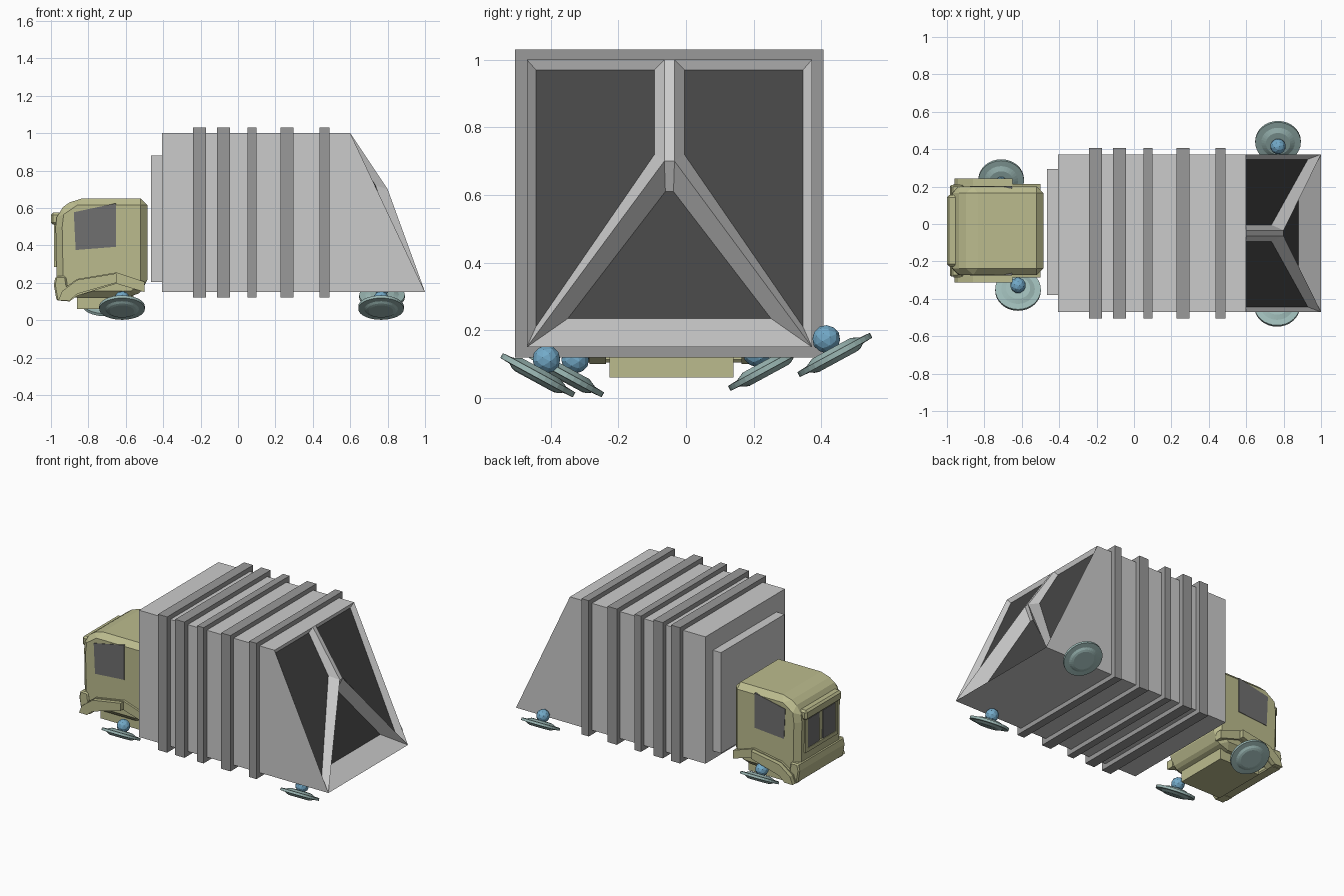
import bpy, bmesh, math
from mathutils import Vector, Matrix

if "Cube" in bpy.data.objects:
    bpy.data.objects.remove(bpy.data.objects["Cube"])


def mat(name, r, g, b):
    m = bpy.data.materials.new(name)
    m.diffuse_color = (r, g, b, 1)
    m.use_nodes = True
    m.node_tree.nodes["Principled BSDF"].inputs["Base Color"].default_value = m.diffuse_color
    return m


BAND = mat("band_grey", 0.32, 0.32, 0.32)
DARK = mat("dark_panel", 0.06, 0.06, 0.06)
OLIVE = mat("olive", 0.5, 0.5, 0.27)
TEAL = mat("teal", 0.33, 0.48, 0.46)
BLUE = mat("blue", 0.17, 0.4, 0.58)
GLASS = mat("glass", 0.16, 0.16, 0.16)


def make(name, verts, faces, *mats, dark=()):
    me = bpy.data.meshes.new(name)
    me.from_pydata(verts, [], faces)
    for m in mats:
        me.materials.append(m)
    for i in dark:
        me.polygons[i].material_index = 1
    bm = bmesh.new()
    bm.from_mesh(me)
    bmesh.ops.recalc_face_normals(bm, faces=bm.faces)
    bm.to_mesh(me)
    bm.free()
    ob = bpy.data.objects.new(name, me)
    bpy.context.collection.objects.link(ob)
    return ob


def prism(name, prof, y0, y1, *mats):
    """Extrude an xz profile from y0 to y1."""
    n = len(prof)
    v = [(x, y, z) for y in (y0, y1) for x, z in prof]
    f = [tuple(range(n)), tuple(range(n, 2 * n))]
    f += [(i, (i + 1) % n, n + (i + 1) % n, n + i) for i in range(n)]
    return make(name, v, f, *mats)


def box(name, x0, x1, y0, y1, z0, z1, *mats):
    return prism(name, [(x0, z0), (x1, z0), (x1, z1), (x0, z1)], y0, y1, *mats)


def bevel(ob, width, seg=1):
    b = ob.modifiers.new("bevel", 'BEVEL')
    b.width, b.segments, b.limit_method = width, seg, 'ANGLE'


# Cargo body with a sloped, Y-framed rear and recessed dark panels
YC, H = -0.049, 0.4215
half = dict(A=(-.405, H, .15), B=(-.405, H, 1), C=(.6, H, 1), D=(1, H, .15),
            E=(.6, .015, 1), F=(.8, .015, .7),
            P=(.59, .395, .97), Q=(.59, .044, .97), R=(.735, .044, .72), S=(.93, .395, .21),
            T=(.76, .012, .61), U=(.88, .3, .235))
idx, verts = {}, []
for k, (x, y, z) in half.items():
    for s, key in ((-1, k), (1, k.lower())):
        idx[key] = len(verts)
        verts.append((x, YC + s * y, z))
faces = ["ABCD", "CEQP", "EFRQ", "FDSR", "DCPS", "FDUT", "PQRS"]
faces += [f.lower() for f in faces]
faces += ["AadD", "ABba", "BbceEC", "EefF", "FftT", "DduU", "TtuU"]
grey = mat("body_grey", 0.72, 0.72, 0.72)
make("cargo_body", verts, [tuple(idx[c] for c in f) for f in faces], grey, DARK,
     dark=[i for i, f in enumerate(faces) if f in ("PQRS", "pqrs", "TtuU")])

# Reinforcing bands and front plate
for i, (x0, x1) in enumerate([(-.24, -.172), (-.112, -.043), (.05, .098), (.228, .297), (.437, .49)]):
    box(f"body_band_{i + 1}", x0, x1, -.505, .406, .12, 1.03, BAND)
box("body_front_plate", -.465, -.4, -.38, .293, .205, .88, grey)

# Cab shell
CY = -0.036
cab = prism("cab", [(-.97, .22), (-.975, .5), (-.965, .585), (-.87, .65), (-.485, .65),
                    (-.485, .18), (-.56, .12), (-.92, .12)], CY - .236, CY + .236, OLIVE)
bevel(cab, .035)
box("cab_base", -.86, -.56, -.226, .14, .06, .16, OLIVE)
brow = box("cab_brow", -1, -.94, CY - .19, CY + .19, .51, .575, OLIVE)
bevel(brow, .012)
bumper = prism("front_bumper", [(-.97, .105), (-.985, .19), (-.975, .235), (-.92, .235), (-.9, .105)],
               CY - .245, CY + .245, OLIVE)
bevel(bumper, .008)

# Fenders and windows on both sides
for s, side in ((-1, "right"), (1, "left")):
    prism(f"fender_{side}", [(-.965, .105), (-.945, .16), (-.86, .22), (-.65, .255), (-.5, .205),
                             (-.5, .15), (-.65, .195), (-.86, .13), (-.9, .1)],
          CY + s * .2, CY + s * .25, OLIVE)
    prism(f"fender_lip_{side}", [(-.96, .105), (-.94, .155), (-.86, .215), (-.65, .25),
                                 (-.65, .2), (-.86, .14), (-.9, .105)],
          CY + s * .24, CY + s * .278, OLIVE)
    prism(f"side_window_{side}", [(-.868, .375), (-.652, .392), (-.652, .625), (-.878, .577)],
          CY + s * .22, CY + s * .239, GLASS)
    box(f"windshield_{side}", -.979, -.96, CY + s * .018, CY + s * .15, .31, .5, GLASS)
    box(f"windshield_post_{side}", -.983, -.96, CY + s * .15, CY + s * .172, .3, .51, OLIVE)
box("windshield_sill", -.983, -.96, CY - .172, CY + .172, .285, .31, OLIVE)


def wheel(name, x, y, z):
    """Tilted lathed disc with a five-sided ball joint above it."""
    s = 1 if y > 0 else -1
    rot = Matrix.Rotation(s * math.radians(28.5), 4, 'X')
    place = Matrix.Translation((x, y, z)) @ rot
    prof = [(.065, -.022), (.078, -.018), (.09, -.01), (.122, -.008),
            (.122, .008), (.09, .01), (.065, .022)]
    n = 32
    v = [(r * math.cos(a * math.tau / n), r * math.sin(a * math.tau / n), h)
         for r, h in prof for a in range(n)]
    f = [(j * n + a, j * n + (a + 1) % n, (j + 1) * n + (a + 1) % n, (j + 1) * n + a)
         for j in range(len(prof) - 1) for a in range(n)]
    f += [tuple(range(n)), tuple(range((len(prof) - 1) * n, len(prof) * n))]
    disc = make(name, v, f, TEAL)
    disc.data.transform(place)
    ball = make(name + "_joint", [], [], BLUE)
    bm = bmesh.new()
    bmesh.ops.create_icosphere(bm, subdivisions=2, radius=.042,
                               matrix=place @ Matrix.Translation((0, 0, .053)))
    bm.to_mesh(ball.data)
    bm.free()


for name, p in {"front_wheel_right": (-.62, -.353, .067), "front_wheel_left": (-.71, .235, .086),
                "rear_wheel_right": (.765, -.438, .067), "rear_wheel_left": (.77, .44, .127)}.items():
    wheel(name, *p)
